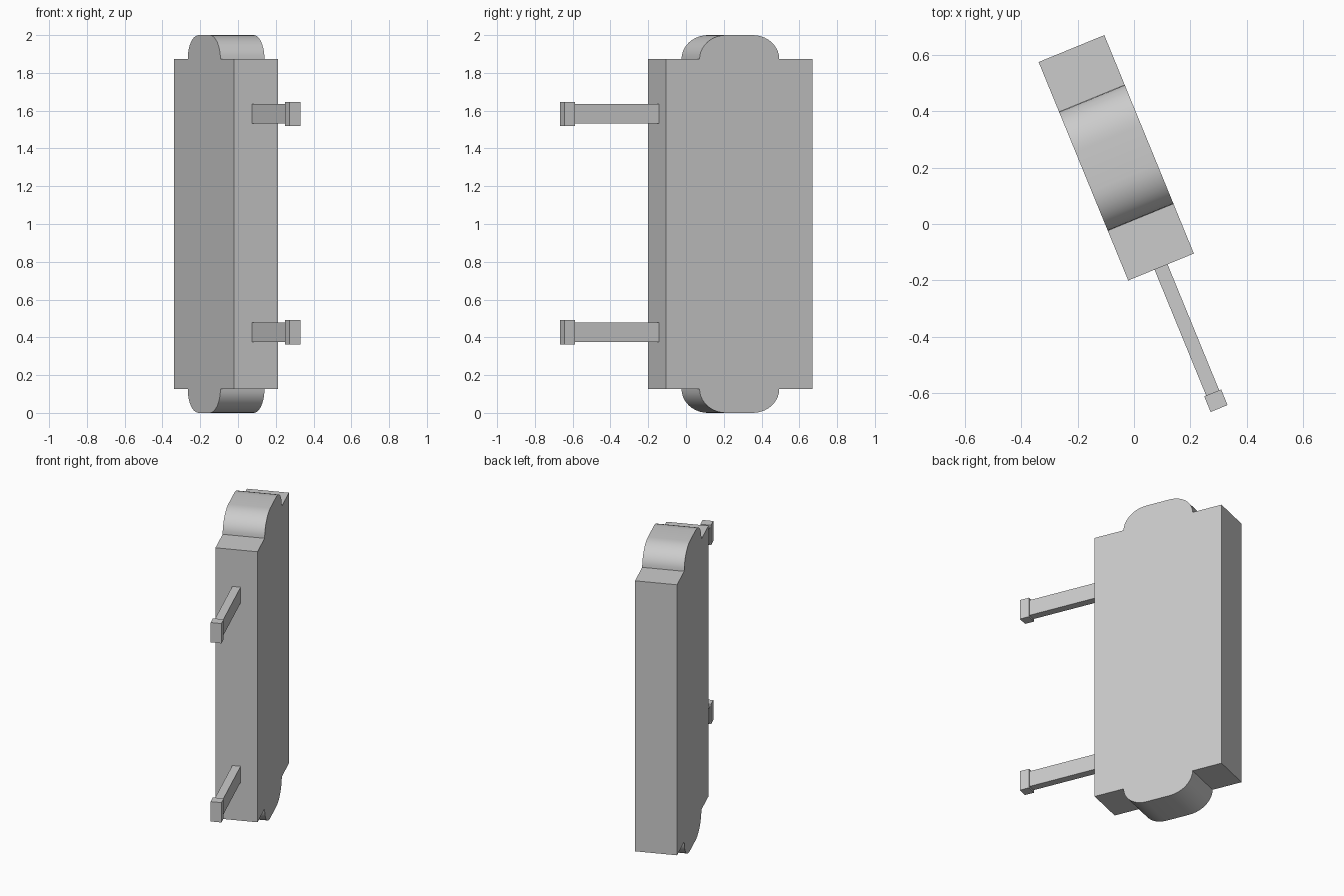
import bpy, bmesh, math
from mathutils import Matrix

cube = bpy.data.objects.get("Cube")
if cube:
    bpy.data.objects.remove(cube)

# One plain grey for everything
grey = bpy.data.materials.new("plain grey")
grey.use_nodes = True
grey.diffuse_color = (0.6, 0.6, 0.6, 1)
grey.node_tree.nodes["Principled BSDF"].inputs["Base Color"].default_value = (0.6, 0.6, 0.6, 1)

# Shared frame: local x is the board thickness, local -y points along the arms
FRAME = Matrix.Translation((-0.063, 0.235, 0)) @ Matrix.Rotation(math.radians(22.3), 4, "Z")


def add_object(name, bm):
    bmesh.ops.recalc_face_normals(bm, faces=bm.faces)
    mesh = bpy.data.meshes.new(name)
    bm.to_mesh(mesh)
    bm.free()
    mesh.materials.append(grey)
    obj = bpy.data.objects.new(name, mesh)
    obj.matrix_world = FRAME
    bpy.context.collection.objects.link(obj)
    return obj


def add_box(name, centre, size):
    bm = bmesh.new()
    matrix = Matrix.Translation(centre) @ Matrix.Diagonal((*size, 1))
    bmesh.ops.create_cube(bm, size=1, matrix=matrix)
    return add_object(name, bm)


# Sign board: a rectangle with a rounded lobe at the top and the bottom
THICK, HALF_LENGTH, SHOULDER = 0.252, 0.419, 0.873
FLAT, CURVE, RISE, STEPS = 0.076, 0.152, 0.127, 10
quarter = [(HALF_LENGTH, SHOULDER)]
for i in range(STEPS + 1):
    a = math.pi / 2 * i / STEPS
    quarter.append((FLAT + CURVE * math.cos(a), SHOULDER + RISE * math.sin(a)))
half = quarter + [(-y, z) for y, z in reversed(quarter)]
outline = half + [(-y, -z) for y, z in half]

bm = bmesh.new()
face = bm.faces.new([bm.verts.new((-THICK / 2, y, z + 1)) for y, z in outline])
result = bmesh.ops.extrude_face_region(bm, geom=[face])
moved = [g for g in result["geom"] if isinstance(g, bmesh.types.BMVert)]
bmesh.ops.translate(bm, verts=moved, vec=(THICK, 0, 0))
board = add_object("sign_board", bm)
bpy.context.view_layer.objects.active = board
board.select_set(True)
bpy.ops.object.shade_smooth_by_angle(angle=math.radians(30))

# Two mounting arms, each with a square end cap
for label, z in (("lower", 0.427), ("upper", 1.583)):
    add_box(label + "_arm", (0, -0.66, z), (0.05, 0.49, 0.102))
    add_box(label + "_arm_cap", (0, -0.932, z), (0.065, 0.06, 0.128))
